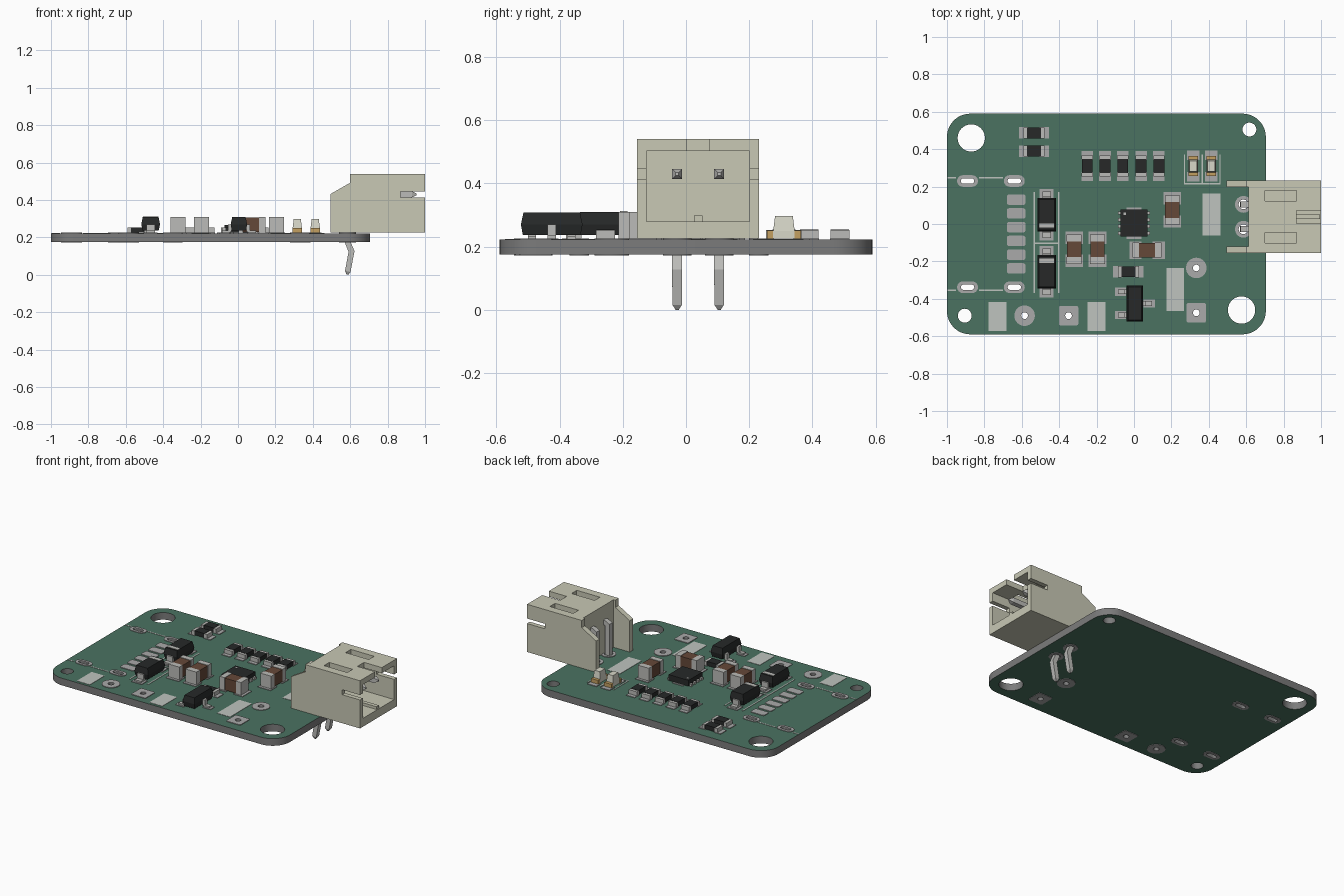
import bpy, bmesh
from math import cos, sin, pi, radians
from mathutils import Matrix

if "Cube" in bpy.data.objects:
    bpy.data.objects.remove(bpy.data.objects["Cube"])

COL = {"mask": (.07, .17, .12), "core": (.2, .2, .2), "pad": (.4, .4, .4), "silk": (.52, .55, .52),
       "cream": (.58, .58, .46), "black": (.02, .022, .022), "brown": (.13, .065, .04),
       "metal": (.5, .5, .48), "tan": (.55, .35, .12), "lens": (.68, .68, .58)}
MAT = {}
for k, c in COL.items():
    MAT[k] = bpy.data.materials.new(k)
    MAT[k].diffuse_color = (*c, 1)
NAMES = list(COL)
Z0, Z1, ZP = .175, .222, .226          # board bottom, board top, pad top


def finish(name, bm, loc=(0, 0, 0), rot=0, mats=None):
    me = bpy.data.meshes.new(name)
    bmesh.ops.recalc_face_normals(bm, faces=bm.faces)
    bm.to_mesh(me)
    bm.free()
    for m in mats or NAMES:
        me.materials.append(MAT[m])
    ob = bpy.data.objects.new(name, me)
    ob.matrix_world = Matrix.Translation(loc) @ Matrix.Rotation(radians(rot), 4, 'Z')
    bpy.context.collection.objects.link(ob)
    return ob


def block(bm, cx, cy, sx, sy, rings, mat):
    """Stack of rectangular rings (z, inset), capped at both ends."""
    loops = []
    for z, i in rings:
        hx, hy = sx / 2 - i, sy / 2 - i
        loops.append([bm.verts.new((cx + a * hx, cy + b * hy, z))
                      for a, b in ((-1, -1), (1, -1), (1, 1), (-1, 1))])
    fs = [bm.faces.new(loops[0][::-1]), bm.faces.new(loops[-1])]
    for lo, hi in zip(loops, loops[1:]):
        fs += [bm.faces.new((lo[k], lo[(k + 1) % 4], hi[(k + 1) % 4], hi[k])) for k in range(4)]
    for f in fs:
        f.material_index = NAMES.index(mat)


def part(name, blocks, loc=(0, 0), rot=0):
    bm = bmesh.new()
    for b in blocks:
        block(bm, *b)
    return finish(name, bm, (*loc, 0), rot)


def rrect(cx, cy, w, h, r, n=6):
    pts = []
    for q, (a, b) in enumerate(((1, 1), (-1, 1), (-1, -1), (1, -1))):
        for k in range(n + 1):
            t = (q + k / n) * pi / 2
            p = (round(cx + a * (w / 2 - r) + r * cos(t), 5), round(cy + b * (h / 2 - r) + r * sin(t), 5))
            if p not in pts:
                pts.append(p)
    return pts


def circle(cx, cy, r, n=6):
    return rrect(cx, cy, 2 * r, 2 * r, r, n)


def plate(name, loops, z0, z1, top, side):
    """Flat plate from an outline and holes."""
    cu = bpy.data.curves.new(name, 'CURVE')
    cu.dimensions, cu.fill_mode, cu.extrude = '2D', 'BOTH', (z1 - z0) / 2
    for pts in loops:
        s = cu.splines.new('POLY')
        s.points.add(len(pts) - 1)
        for p, (x, y) in zip(s.points, pts):
            p.co = (x, y, 0, 1)
        s.use_cyclic_u = True
    tmp = bpy.data.objects.new(name + "_curve", cu)
    bpy.context.collection.objects.link(tmp)
    dg = bpy.context.evaluated_depsgraph_get()
    me = bpy.data.meshes.new_from_object(tmp.evaluated_get(dg))
    bpy.data.objects.remove(tmp)
    bm = bmesh.new()
    bm.from_mesh(me)
    bmesh.ops.remove_doubles(bm, verts=bm.verts, dist=1e-5)
    bmesh.ops.translate(bm, verts=bm.verts, vec=(0, 0, (z0 + z1) / 2))
    bm.normal_update()
    for f in bm.faces:
        f.material_index = 0 if abs(f.normal.z) > .5 else 1
    ob = finish(name, bm, mats=[top, side])
    ob.data.shade_smooth()
    ob.data.set_sharp_from_angle(angle=radians(32))
    return ob


# Circuit board with mounting holes, drilled holes and slots
mounts = [(-.87, .46, .073), (.575, -.46, .073), (.617, .505, .037), (-.905, -.49, .037)]
drills = [(-.585, -.49, .055, True), (-.35, -.49, .052, False), (.333, -.235, .055, True),
          (.333, -.475, .052, False), (.585, .105, .045, True), (.585, -.028, .045, True)]
slots = [(x, y) for x in (-.89, -.64) for y in (.23, -.338)]
bore = lambda x: .026 if x == .585 else .018
holes = [circle(x, y, r, 10) for x, y, r in mounts]
holes += [circle(x, y, bore(x), 4) for x, y, r, _ in drills]
holes += [rrect(x, y, .072, .028, .014) for x, y in slots]
plate("circuit_board", [rrect(-.1475, 0, 1.705, 1.18, .125, 12)] + holes, Z0, Z1, "mask", "core")

# Ring pads on both sides
for side, z0, z1 in (("top", Z1 - .001, ZP), ("bottom", Z0 - .003, Z0 + .001)):
    for i, (x, y, r, rnd) in enumerate(drills):
        out = circle(x, y, r, 8) if rnd else rrect(x, y, 2 * r, 2 * r, .008, 2)
        plate(f"{side}_drill_pad_{i}", [out, circle(x, y, bore(x), 4)], z0, z1, "pad", "pad")
    for i, (x, y) in enumerate(slots):
        plate(f"{side}_slot_pad_{i}", [rrect(x, y, .112, .062, .031), rrect(x, y, .072, .028, .014)],
              z0, z1, "pad", "pad")

# Socket contact pads
for i in range(6):
    plate(f"socket_pad_{i}", [rrect(-.63, .13 - .0735 * i, .1, .056, .012, 3)], Z1 - .001, ZP, "pad", "pad")

# Printed label patches and outline strokes
flat = [(Z1 - .001, 0), (Z1 + .002, 0)]
marks = [(-.73, -.495, .095, .155), (-.2, -.495, .095, .155), (.415, .05, .095, .225), (.22, -.35, .095, .23)]
for y in (.247, -.355):
    marks += [(-.975, y, .045, .008), (-.765, y, .13, .008)]
marks += [(x, -.1, .008, .54) for x in (-.533, -.402)] + [(-.467, -.103, .123, .008)]
for x in (.317, .413):
    marks += [(x + d, .292, .006, .16) for d in (-.046, .046)] + [(x, .215, .098, .006)]
part("printed_marks", [(*m, flat, "silk") for m in marks])

pad = [(Z1 - .001, 0), (ZP, 0)]


def ends(d, sx, sy, rings, mat):
    return [(s * d, 0, sx, sy, rings, mat) for s in (-1, 1)]


# Chip resistors
res = [(-.535, .487, 0), (-.535, .39, 0), (-.03, -.255, 0)]
res += [(x, .31, 90) for x in (-.25, -.155, -.06, .038, .133)]
for i, (x, y, rot) in enumerate(res):
    part(f"resistor_{i}", ends(.056, .05, .062, pad, "pad")
         + [(0, 0, .074, .058, [(ZP, 0), (.254, 0)], "black")]
         + ends(.046, .02, .06, [(ZP - .001, 0), (.252, 0)], "metal"), (x, y), rot)

# Chip capacitors
for i, (x, y, rot) in enumerate([(-.32, -.135, 90), (-.195, -.135, 90), (.07, -.14, 0), (.205, .075, 90)]):
    part(f"capacitor_{i}", ends(.062, .066, .094, pad, "pad")
         + [(0, 0, .084, .076, [(ZP + .002, 0), (.307, 0)], "brown")]
         + ends(.06, .036, .08, [(ZP - .001, 0), (.31, 0)], "metal"), (x, y), rot)

# Indicator lamps
for i, x in enumerate((.317, .413)):
    part(f"indicator_lamp_{i}", ends(.058, .05, .066, pad, "pad")
         + [(0, 0, .07, .05, [(ZP, 0), (.25, 0)], "lens")]
         + ends(.044, .02, .052, [(ZP - .001, 0), (.251, 0)], "tan")
         + [(0, 0, .068, .05, [(.25, 0), (.297, .006)], "lens")], (x, .31), 90)

# Power diodes
hexa = [(.237, .007), (.27, 0), (.31, .008)]
for i, (y, stripe) in enumerate(((.05, -1), (-.255, 1))):
    part(f"diode_{i}", ends(.107, .06, .075, pad, "pad")
         + ends(.1, .05, .045, [(ZP - .001, 0), (.236, 0)], "metal")
         + ends(.092, .014, .045, [(.23, 0), (.27, 0)], "metal")
         + [(0, 0, .178, .1, hexa, "black"),
            (stripe * .058, 0, .024, .083, [(.305, 0), (.312, 0)], "metal")], (-.467, y), 90)

# Three-legged transistor
legs = []
for x, y in ((-1, .063), (-1, -.062), (1, 0)):
    legs += [(x * .077, y, .06, .044, pad, "pad"), (x * .07, y, .042, .026, [(ZP - .001, 0), (.236, 0)], "metal"),
             (x * .05, y, .018, .026, [(.23, 0), (.27, 0)], "metal")]
part("transistor", legs + [(0, 0, .088, .195, [(.237, .006), (.27, 0), (.308, .008)], "black")], (.005, -.425))

# Controller chip
pins = [(s * .074, -.054 + .036 * k, .024, .018, [(ZP - .003, 0), (.238, 0)], "metal")
        for s in (-1, 1) for k in range(4)]
part("controller_chip", pins + [(0, 0, .08, .168, pad, "pad"), (0, 0, .145, .145, [(ZP, 0), (.265, 0)], "black"),
                                (-.05, .05, .012, .012, [(.26, 0), (.2665, 0)], "metal")], (0, .005))

# Wire connector housing: side profile swept across, then hollowed out
CY, HW = .0385, .193
prof = [(.495, .225), (1, .225), (1, .54), (.6, .54), (.6, .492), (.495, .432)]
bm = bmesh.new()
f = bm.faces.new([bm.verts.new((x, CY - HW, z)) for x, z in prof])
ext = bmesh.ops.extrude_face_region(bm, geom=[f])["geom"]
bmesh.ops.translate(bm, verts=[v for v in ext if isinstance(v, bmesh.types.BMVert)], vec=(0, 2 * HW, 0))
housing = finish("connector_housing", bm, mats=["cream"])
cuts = [(.45, .613, -.158, .158, .2, .6),      # open rear bay between the side arms
        (.665, 1.1, -.163, .163, .28, .503),   # plug cavity
        (.87, 1.1, -.3, .3, .413, .446),       # side slits
        (.7, .87, .085, .14, .45, .6), (.7, .87, -.14, -.085, .45, .6),  # top windows
        (.87, 1.1, -.035, .035, .45, .6)]      # front top notch
cutters = []
for i, (x0, x1, y0, y1, z0, z1) in enumerate(cuts):
    c = part(f"cutter_{i}", [((x0 + x1) / 2, CY + (y0 + y1) / 2, x1 - x0, y1 - y0, [(z0, 0), (z1, 0)], "cream")])
    c.data.materials.clear()
    c.hide_render = True
    m = housing.modifiers.new("cut", 'BOOLEAN')
    m.operation, m.solver, m.object = 'DIFFERENCE', 'EXACT', c
    cutters.append(c)
dg = bpy.context.evaluated_depsgraph_get()
baked = bpy.data.meshes.new_from_object(housing.evaluated_get(dg))
housing.modifiers.clear()
housing.data = baked
for c in cutters:
    bpy.data.objects.remove(c)
part("connector_key_rib", [(.83, CY, .33, .026, [(.275, 0), (.298, 0)], "cream")])

# Bent connector pins: (x, z, direction angle, half thickness)
path = [(.955, .43, 180, .005), (.93, .43, 180, .016), (.6, .43, 180, .016), (.584, .414, 225, .021),
        (.584, .18, 270, .016), (.607, .125, 278, .016), (.587, .018, 260, .015), (.585, 0, 260, .005)]
for i, y in enumerate((-.028, .105)):
    bm = bmesh.new()
    rings = []
    for x, z, a, h in path:
        nx, nz = -sin(radians(a)) * h, cos(radians(a)) * h
        w = min(h, .016)
        zz = (lambda v: max(v, 0))
        rings.append([bm.verts.new((x + s * nx, y + t * w, zz(z + s * nz)))
                      for s, t in ((-1, -1), (1, -1), (1, 1), (-1, 1))])
    bm.faces.new(rings[0])
    bm.faces.new(rings[-1])
    for a, b in zip(rings, rings[1:]):
        for k in range(4):
            bm.faces.new((a[k], a[(k + 1) % 4], b[(k + 1) % 4], b[k]))
    finish(f"connector_pin_{i}", bm, mats=["metal"])

for m in bpy.data.materials:
    if m.users and not m.is_grease_pencil:
        m.use_nodes = True
        m.node_tree.nodes["Principled BSDF"].inputs["Base Color"].default_value = m.diffuse_color
